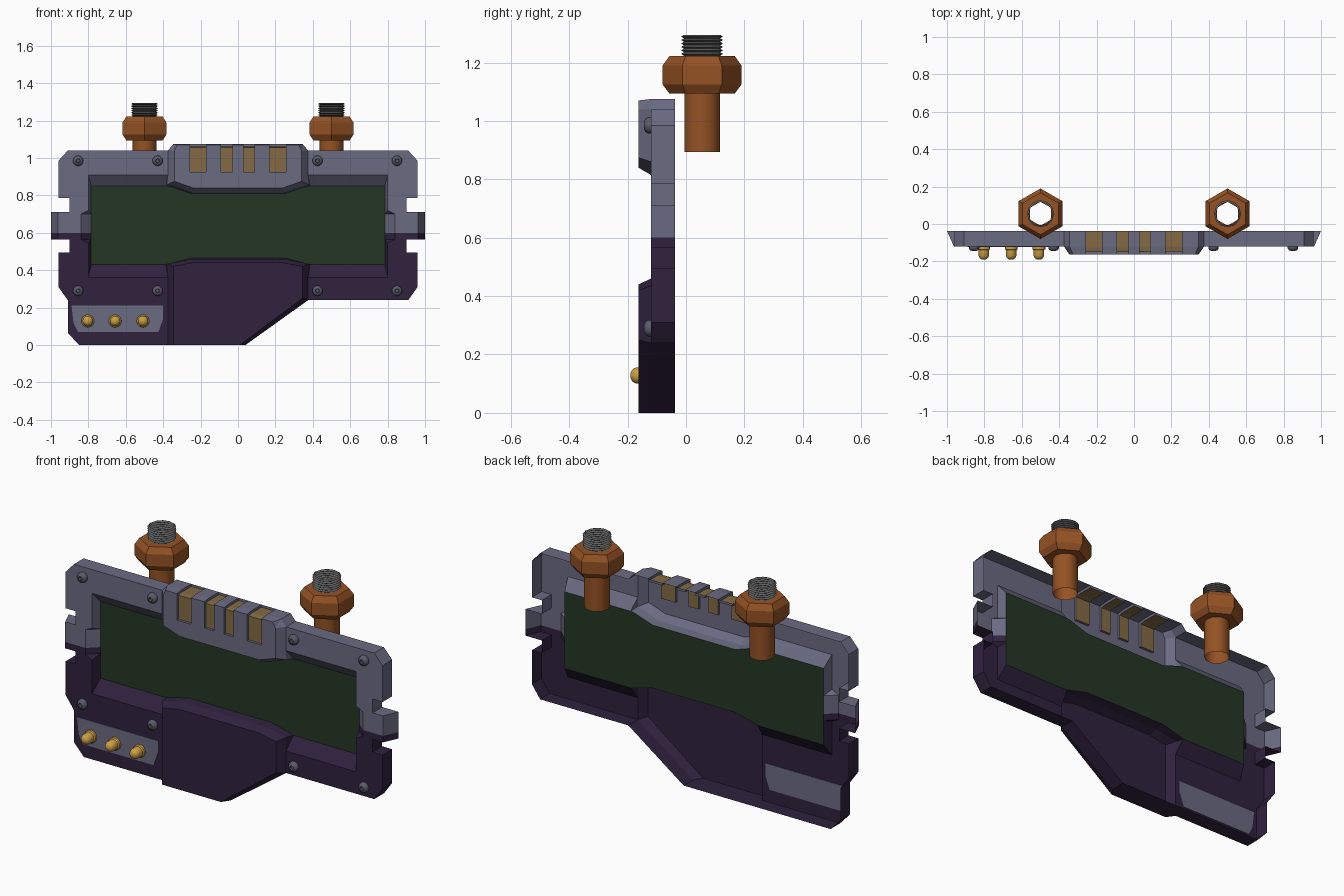
import bpy, bmesh, math
from mathutils import Vector

if "Cube" in bpy.data.objects:
    bpy.data.objects.remove(bpy.data.objects["Cube"])


def material(name, rgb):
    m = bpy.data.materials.new(name)
    m.diffuse_color = (*rgb, 1)
    m.use_nodes = True
    m.node_tree.nodes["Principled BSDF"].inputs["Base Color"].default_value = m.diffuse_color
    return m


GREY = material("slate grey", (0.145, 0.145, 0.225))
PURPLE = material("dark purple", (0.029, 0.016, 0.048))
GREEN = material("screen green", (0.018, 0.037, 0.018))
BRASS = material("dull brass", (0.23, 0.145, 0.06))
RUST = material("rusty orange", (0.30, 0.085, 0.018))
STEEL = material("thread steel", (0.11, 0.11, 0.11))
GOLD = material("gold", (0.60, 0.35, 0.06))
SCREW = material("screw grey", (0.10, 0.105, 0.14))

BACK, SCREEN, FRONT, BUMP = -0.037, -0.07, -0.12, -0.163


def finish(bm, name, mats, smooth=False):
    bmesh.ops.remove_doubles(bm, verts=bm.verts, dist=1e-5)
    bmesh.ops.recalc_face_normals(bm, faces=bm.faces)
    me = bpy.data.meshes.new(name)
    bm.to_mesh(me)
    bm.free()
    ob = bpy.data.objects.new(name, me)
    bpy.context.collection.objects.link(ob)
    for m in mats:
        me.materials.append(m)
    if smooth:
        bpy.ops.object.select_all(action='DESELECT')
        ob.select_set(True)
        bpy.context.view_layer.objects.active = ob
        bpy.ops.object.shade_smooth_by_angle(angle=math.radians(40))
    return ob


def mirror(pts):
    return [(-x, z) for x, z in pts]


def face(bm, pts, y):
    return bm.faces.new([bm.verts.new((x, y, z)) for x, z in pts])


def loft(bm, a, ya, b, yb):
    """Wall between two closed x-z outlines with equal point counts."""
    va = [bm.verts.new((x, ya, z)) for x, z in a]
    vb = [bm.verts.new((x, yb, z)) for x, z in b]
    for i in range(len(a)):
        j = (i + 1) % len(a)
        bm.faces.new((va[i], va[j], vb[j], vb[i]))


def lathe(name, profile, n, loc, mat, forward=False, phase=0.0, smooth=True):
    """Open surface of revolution about z, or about -y when forward."""
    bm = bmesh.new()
    rings = []
    for r, h in profile:
        ring = []
        for k in range(n):
            a = phase + 2 * math.pi * k / n
            c, s = r * math.cos(a), r * math.sin(a)
            p = (c, -h, s) if forward else (c, s, h)
            ring.append(bm.verts.new(Vector(loc) + Vector(p)))
        rings.append(ring)
    for a, b in zip(rings, rings[1:]):
        for k in range(n):
            j = (k + 1) % n
            bm.faces.new((a[k], a[j], b[j], b[k]))
    return finish(bm, name, [mat], smooth)


# Outlines in x-z: outer right half, opening right half, screen right half
outer_r = [(.375, 1.04), (.91, 1.04), (.96, .985), (.96, .785), (.9, .785), (.9, .71), (1, .71),
           (1, .565), (.9, .565), (.9, .495), (.96, .495), (.96, .31), (.91, .24)]
open_r = [(.25, .815), (.375, .86), (.375, .91), (.8, .91), (.8, .72), (.84, .70),
          (.84, .565), (.8, .545), (.8, .36), (.375, .36), (.375, .435), (.25, .46)]
screen_r = [(.25, .81), (.365, .848), (.385, .85), (.785, .85), (.785, .72), (.785, .70),
            (.785, .565), (.785, .545), (.785, .43), (.385, .43), (.37, .435), (.25, .465)]
corner = [(-.91, .065), (-.85, 0), (-.375, 0)]


def front_of(pts):
    return [(math.copysign(.963, x), z) if abs(x) == 1 else (x, z) for x, z in pts]


outer = ([(.345, 1.075)] + outer_r + [(.375, .24), (.04, 0)] + corner[::-1]
         + mirror(outer_r)[::-1] + [(-.345, 1.075)])
opening = open_r + mirror(open_r)[::-1]
screen = screen_r + mirror(screen_r)[::-1]

# Hollow frame shell: outer wall, bezel slope, left and right front faces
bm = bmesh.new()
loft(bm, outer, BACK, front_of(outer), FRONT)
loft(bm, opening, FRONT, screen, SCREEN)
inner = open_r[2:10][::-1]
face(bm, front_of(outer_r) + [(.375, .24)] + inner, FRONT)
face(bm, mirror(front_of(outer_r)) + corner + mirror(inner), FRONT)

# Raised top and bottom housings
top_base = [(-.375, .86), (-.25, .815), (.25, .815), (.375, .86),
            (.375, 1.04), (.345, 1.075), (-.345, 1.075), (-.375, 1.04)]
top_front = [(-.34, .875), (-.24, .84), (.24, .84), (.34, .875),
             (.34, 1.04), (.325, 1.07), (-.325, 1.07), (-.34, 1.04)]
low_base = [(-.375, 0), (-.375, .435), (-.25, .46), (.25, .46), (.375, .435), (.375, .24), (.04, 0)]
low_front = [(-.345, 0), (-.345, .42), (-.24, .44), (.24, .44), (.345, .42), (.345, .25), (.01, 0)]
for base, front in ((top_base, top_front), (low_base, low_front)):
    loft(bm, base, FRONT, front, BUMP)
    face(bm, front, BUMP)
bmesh.ops.remove_doubles(bm, verts=bm.verts, dist=1e-5)
bmesh.ops.triangulate(bm, faces=bm.faces)


def cut(co, no, test):
    fs = [f for f in bm.faces if test(f.calc_center_median())]
    geom = list({e for f in fs for e in f.edges} | {v for f in fs for v in f.verts}) + fs
    bmesh.ops.bisect_plane(bm, geom=geom, plane_co=co, plane_no=no, dist=1e-5)


# Colour split at z = 0.6
cut((0, 0, .6), (0, 0, 1), lambda c: True)
for f in bm.faces:
    f.material_index = 0 if f.calc_center_median().z > .6 else 1

# Brass slots sunk into the top housing
slots = [(-.257, -.17), (-.09, -.03), (.03, .088), (.168, .257)]
in_top = lambda c: abs(c.x) < .36 and c.z > .83 and (c.y < -.161 or c.z > 1.06)
for s in slots:
    for x in s:
        cut((x, 0, 0), (1, 0, 0), in_top)
cut((0, 0, .925), (0, 0, 1), in_top)
for a, b in slots:
    fs = [f for f in bm.faces if a < f.calc_center_median().x < b
          and f.calc_center_median().z > .925 and in_top(f.calc_center_median())]
    res = bmesh.ops.extrude_face_region(bm, geom=fs)["geom"]
    for g in res:
        if isinstance(g, bmesh.types.BMVert):
            if g.co.y < -.15:
                g.co.y += .014
            if g.co.z > 1.0:
                g.co.z -= .014
        elif isinstance(g, bmesh.types.BMFace):
            g.material_index = 2
    bmesh.ops.delete(bm, geom=[f for f in fs if f.is_valid], context='FACES_ONLY')
finish(bm, "frame_shell", [GREY, PURPLE, BRASS])

# Screen
bm = bmesh.new()
face(bm, screen, SCREEN)
finish(bm, "screen", [GREEN])

# Button plate, visible on both sides of the shell
bm = bmesh.new()
plate = [(-.89, .21), (-.40, .21), (-.40, .14), (-.425, .07), (-.855, .07), (-.88, .12)]
loft(bm, plate, -.123, plate, -.117)
face(bm, plate, -.123)
face(bm, plate, -.117)
finish(bm, "button_plate", [GREY])

# Buttons
for x in (-.803, -.657, -.508):
    lathe("button", [(.034, 0), (.034, .015), (.028, .02), (.028, .05), (.022, .062), (.012, .069), (0, .071)],
          16, (x, FRONT, .128), GOLD, forward=True)

# Screws with a small socket
for x in (-.855, -.43, .425, .85):
    for z in (.985, .29):
        lathe("screw", [(.028, 0), (.028, .01), (.022, .02), (.011, .024), (.009, .015), (0, .015)],
              12, (x, FRONT, z), SCREW, forward=True)

# Hollow bolts: shaft, hex nut, threaded end
for x in (-.5, .5):
    loc = (x, .055, 0)
    lathe("bolt_shaft", [(.064, .893), (.064, 1.2)], 10, loc, RUST)
    lathe("hex_nut", [(.064, 1.094), (.112, 1.094), (.135, 1.125), (.135, 1.19), (.112, 1.222), (.064, 1.222)],
          6, loc, RUST, phase=math.pi / 2, smooth=False)
    turns = 16
    thread = [(.072 if i % 2 else .062, 1.2 + .095 * i / turns) for i in range(turns + 1)]
    lathe("bolt_thread", thread, 12, loc, STEEL, smooth=False)
